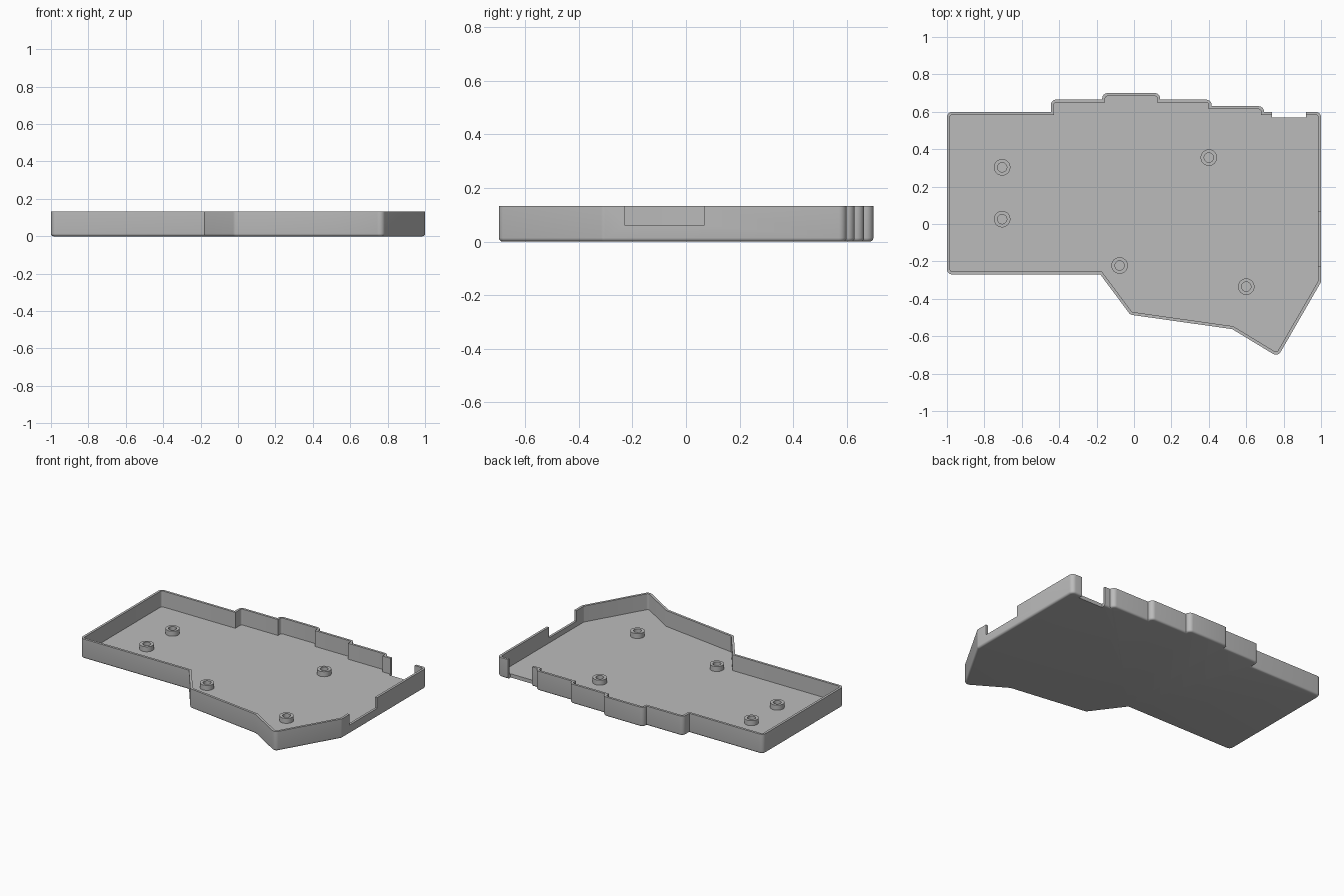
import bpy, bmesh, math
from mathutils import Vector

cube = bpy.data.objects.get("Cube")
if cube:
    bpy.data.objects.remove(cube, do_unlink=True)

HEIGHT, FLOOR, WALL = 0.133, 0.025, 0.016
CORNER, EDGE = 0.029, 0.014

# Sharp outline of the tray, counter-clockwise
OUTLINE = [(-1, -0.27), (-0.18, -0.27), (-0.02, -0.485), (0.525, -0.562),
           (0.769, -0.71), (1, -0.31), (1, 0.6), (0.695, 0.6), (0.695, 0.63),
           (0.415, 0.63), (0.415, 0.665), (0.14, 0.665), (0.14, 0.7),
           (-0.17, 0.7), (-0.17, 0.665), (-0.445, 0.665), (-0.445, 0.6), (-1, 0.6)]

grey = bpy.data.materials.new("grey plastic")
grey.use_nodes = True
grey.diffuse_color = (0.5, 0.5, 0.5, 1)
grey.node_tree.nodes["Principled BSDF"].inputs["Base Color"].default_value = (0.5, 0.5, 0.5, 1)


def make_object(name, bm):
    bmesh.ops.recalc_face_normals(bm, faces=bm.faces)
    mesh = bpy.data.meshes.new(name)
    bm.to_mesh(mesh)
    bm.free()
    obj = bpy.data.objects.new(name, mesh)
    bpy.context.collection.objects.link(obj)
    mesh.materials.append(grey)
    return obj


def activate(obj):
    bpy.ops.object.select_all(action='DESELECT')
    obj.select_set(True)
    bpy.context.view_layer.objects.active = obj


def smooth(obj):
    activate(obj)
    bpy.ops.object.shade_smooth_by_angle(angle=math.radians(30))


def inset_outline(inset, steps=6):
    """Outline moved inwards, with its convex corners rounded."""
    pts = [Vector(p) for p in OUTLINE]
    result = []
    for i, p in enumerate(pts):
        d1 = (p - pts[i - 1]).normalized()
        d2 = (pts[(i + 1) % len(pts)] - p).normalized()
        n1, n2 = Vector((-d1.y, d1.x)), Vector((-d2.y, d2.x))
        miter = (n1 + n2) / (1 + n1.dot(n2))
        if d1.cross(d2) < 0:                      # concave corners stay sharp
            result.append(p + miter * inset)
            continue
        centre, radius = p + miter * CORNER, CORNER - inset
        start = math.atan2(-n1.y, -n1.x)
        turn = d1.angle(d2)
        for s in range(steps + 1):
            a = start + turn * s / steps
            result.append(centre + radius * Vector((math.cos(a), math.sin(a))))
    return result


def loft(bm, rings, closed=False):
    """Join rings of vertices with quads; returns nothing."""
    pairs = list(zip(rings, rings[1:]))
    if closed:
        pairs.append((rings[-1], rings[0]))
    for a, b in pairs:
        for i in range(len(a)):
            j = (i + 1) % len(a)
            bm.faces.new((a[i], a[j], b[j], b[i]))


# Tray: rounded lower edge, outer wall, rim, inner wall and floor
levels = []
for k in range(5):
    a = math.pi / 2 * k / 4
    levels.append((EDGE * (1 - math.sin(a)), EDGE * (1 - math.cos(a))))
levels += [(0, HEIGHT), (WALL, HEIGHT), (WALL, FLOOR)]
bm = bmesh.new()
rings = [[bm.verts.new((p.x, p.y, z)) for p in inset_outline(inset)] for inset, z in levels]
loft(bm, rings)
bm.faces.new(rings[0])
bm.faces.new(rings[-1])
tray = make_object("tray", bm)


def cut(target, low, high):
    """Remove a box, given by two corners, from the target."""
    bm = bmesh.new()
    bmesh.ops.create_cube(bm, size=1)
    for v in bm.verts:
        v.co = [(l + h) / 2 + c * (h - l) for l, h, c in zip(low, high, v.co)]
    cutter = make_object("cutter", bm)
    cutter.hide_render = True
    mod = target.modifiers.new("cut", 'BOOLEAN')
    mod.operation = 'DIFFERENCE'
    mod.solver = 'EXACT'
    mod.object = cutter
    activate(target)
    bpy.ops.object.modifier_apply(modifier=mod.name)
    bpy.data.objects.remove(cutter, do_unlink=True)


# Back notch through wall and floor edge, and side opening in the wall
cut(tray, (0.737, 0.57, -0.1), (0.92, 0.75, 0.3))
cut(tray, (0.95, -0.228, 0.06), (1.05, 0.068, 0.3))
smooth(tray)

# Hollow screw posts on the floor
POSTS = [(-0.705, 0.303), (-0.705, 0.026), (0.4, 0.355), (-0.077, -0.222), (0.6, -0.335)]
for n, (x, y) in enumerate(POSTS, 1):
    bm = bmesh.new()
    rings = []
    for r, z in [(0.044, FLOOR - 0.005), (0.044, FLOOR + 0.034),
                 (0.025, FLOOR + 0.034), (0.025, FLOOR - 0.005)]:
        rings.append([bm.verts.new((x + r * math.cos(t * math.tau / 40),
                                    y + r * math.sin(t * math.tau / 40), z)) for t in range(40)])
    loft(bm, rings, closed=True)
    smooth(make_object(f"screw_post_{n}", bm))
